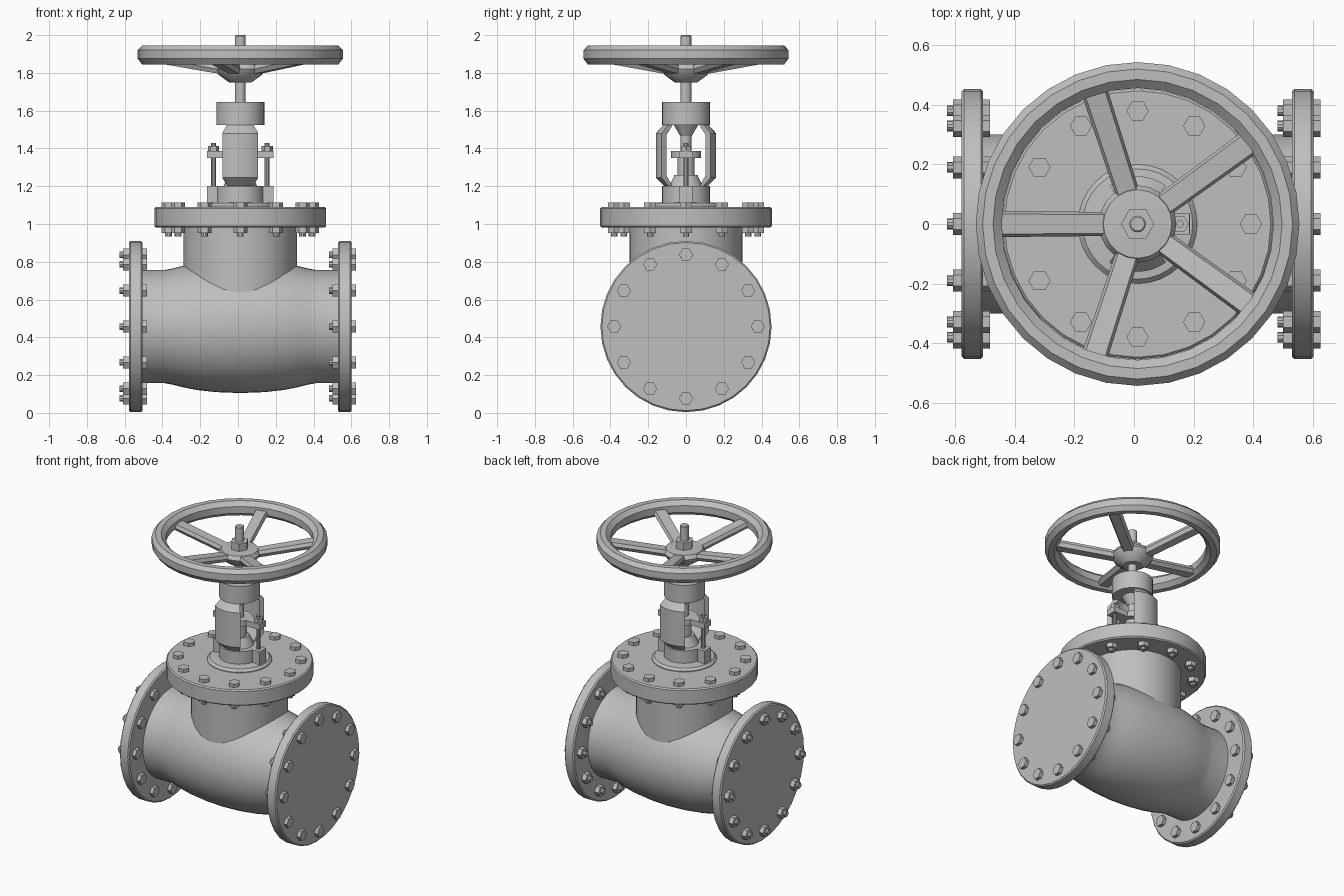
import bpy, bmesh, math
from mathutils import Matrix, Vector

if "Cube" in bpy.data.objects:
    bpy.data.objects.remove(bpy.data.objects["Cube"])

AXIS_X = 0.012          # the stem axis sits slightly off the bounding centre
PIPE_Z = 0.457

metal = bpy.data.materials.new("cast grey metal")
metal.use_nodes = True
GREY = (0.52, 0.52, 0.52, 1)
metal.diffuse_color = GREY
metal.node_tree.nodes["Principled BSDF"].inputs["Base Color"].default_value = GREY


def finish(name, bm, matrix=Matrix()):
    bmesh.ops.remove_doubles(bm, verts=bm.verts, dist=1e-5)
    bmesh.ops.recalc_face_normals(bm, faces=bm.faces)
    mesh = bpy.data.meshes.new(name)
    bm.to_mesh(mesh)
    bm.free()
    mesh.materials.append(metal)
    mesh.shade_smooth()
    mesh.set_sharp_from_angle(angle=math.radians(30))
    obj = bpy.data.objects.new(name, mesh)
    obj.matrix_world = Matrix.Translation((AXIS_X, 0, 0)) @ matrix
    bpy.context.collection.objects.link(obj)
    return obj


def lathe(name, profile, segs=32, ring=False, centre=None, sweep=None, matrix=Matrix()):
    """Turn (radius, height) points about z; ring closes the profile, sweep makes a sector."""
    bm = bmesh.new()
    full = sweep is None
    start = 0 if full else centre - sweep / 2
    step = (math.tau if full else sweep) / segs
    rows = []
    for i in range(segs if full else segs + 1):
        a = start + i * step
        rows.append([bm.verts.new((r * math.cos(a), r * math.sin(a), z)) for r, z in profile])
    n = len(profile)
    for i in range(segs):
        a, b = rows[i], rows[(i + 1) % len(rows)]
        for j in range(n if ring else n - 1):
            k = (j + 1) % n
            bm.faces.new((a[j], b[j], b[k], a[k]))
    if not full:
        bm.faces.new(rows[0])
        bm.faces.new(rows[-1])
    return finish(name, bm, matrix)


def prism(bm, radius, z0, z1, sides, x=0, y=0):
    bmesh.ops.create_cone(bm, cap_ends=True, segments=sides, radius1=radius, radius2=radius,
                          depth=z1 - z0,
                          matrix=Matrix.Translation((x, y, (z0 + z1) / 2)) @ Matrix.Rotation(math.pi / 2, 4, 'Z'))


def box(bm, x, y, z, sx, sy, sz):
    bmesh.ops.create_cube(bm, size=1, matrix=Matrix.Translation((x, y, z)) @ Matrix.Diagonal((sx, sy, sz, 1)))


def disc(r, z0, z1, bevel=0.008):
    return [(0, z0), (r - bevel, z0), (r, z0 + bevel), (r, z1 - bevel), (r - bevel, z1), (0, z1)]


def bolt_circle(name, low, high, matrix=Matrix()):
    """Twelve through bolts: hex head above, hex nut and thread end below."""
    bm = bmesh.new()
    for i in range(12):
        a = i * math.tau / 12
        x, y = 0.38 * math.cos(a), 0.38 * math.sin(a)
        prism(bm, 0.037, high - 0.005, high + 0.023, 6, x, y)
        prism(bm, 0.037, low - 0.03, low + 0.005, 6, x, y)
        prism(bm, 0.018, low - 0.049, low, 10, x, y)
    return finish(name, bm, matrix)


# Pipe body, turned about x
along_x = Matrix.Translation((0, 0, PIPE_Z)) @ Matrix.Rotation(math.pi / 2, 4, 'Y')
half = [(0.30, 0.53), (0.30, 0.40), (0.307, 0.36), (0.322, 0.30), (0.336, 0.23), (0.347, 0.13)]
body = [(r, -x) for r, x in half] + [(0.352, 0)] + [(r, x) for r, x in reversed(half)]
lathe("pipe_body", body, 48, matrix=along_x)

# End flanges and their bolts
for side, lo, hi in (("right", -0.590, -0.518), ("left", 0.518, 0.590)):
    lathe(side + "_flange", disc(0.453, lo, hi), 32, matrix=along_x)
    # quarter turn keeps the hex points pointing sideways
    bolt_circle(side + "_flange_bolts", lo, hi, along_x @ Matrix.Rotation(math.pi / 2, 4, 'Z'))

# Neck and bonnet
lathe("neck", [(0.30, 0.5), (0.30, 0.985)], 40)
lathe("bonnet_flange", disc(0.455, 0.982, 1.09), 32)
bolt_circle("bonnet_bolts", 0.982, 1.09)
lathe("bonnet_boss", [(0.2, 1.08), (0.2, 1.095), (0.185, 1.11), (0.127, 1.115), (0.127, 1.2), (0, 1.2)])
lathe("stuffing_cone", [(0.092, 1.195), (0.06, 1.26), (0, 1.26)], 24)

# Yoke: two curved arms joined by a collar
arm = [(0.085, 1.19), (0.105, 1.19), (0.16, 1.245), (0.16, 1.48), (0.105, 1.54),
       (0.075, 1.54), (0.13, 1.47), (0.13, 1.26)]
for label, angle in (("front", -math.pi / 2), ("back", math.pi / 2)):
    lathe(label + "_yoke_arm", arm, 8, ring=True, centre=angle, sweep=math.radians(73))
lathe("yoke_collar", [(0, 1.525), (0.127, 1.525), (0.127, 1.645), (0, 1.645)])
lathe("stem_bushing", [(0, 1.465), (0.03, 1.465), (0.068, 1.53)], 24)

# Gland follower with its two studs
bm = bmesh.new()
box(bm, 0, 0, 1.368, 0.35, 0.07, 0.038)
prism(bm, 0.08, 1.349, 1.387, 24)
prism(bm, 0.045, 1.25, 1.36, 20)
for x in (-0.142, 0.142):
    box(bm, x, 0, 1.152, 0.068, 0.07, 0.096)
    prism(bm, 0.013, 1.19, 1.43, 10, x)
    prism(bm, 0.03, 1.38, 1.412, 6, x)
finish("gland", bm)

# Stem and its top nut
lathe("stem", [(0, 1.2), (0.028, 1.2), (0.028, 1.995), (0.023, 2.0), (0, 2.0)], 16)
bm = bmesh.new()
prism(bm, 0.056, 1.84, 1.9, 6)
finish("wheel_nut", bm)

# Handwheel
rim = [(0.543, 1.92), (0.543, 1.875), (0.52, 1.845), (0.485, 1.845),
       (0.456, 1.872), (0.456, 1.918), (0.485, 1.945), (0.52, 1.945)]
lathe("wheel_rim", rim, 32, ring=True)
lathe("wheel_hub", [(0, 1.75), (0.06, 1.75), (0.115, 1.79), (0.13, 1.82), (0.115, 1.845), (0, 1.853)], 20)

section = [(-0.044, 0), (-0.034, 0.022), (0.034, 0.022), (0.044, 0), (0.03, -0.024), (-0.03, -0.024)]
bm = bmesh.new()
for i in range(5):
    turn = Matrix.Rotation(math.pi + i * math.tau / 5, 3, 'Z')
    ends = [[bm.verts.new(turn @ Vector((r, y * w, z + h))) for y, h in section]
            for r, z, w in ((0.06, 1.81, 0.9), (0.475, 1.882, 1.0))]
    for j in range(6):
        k = (j + 1) % 6
        bm.faces.new((ends[0][j], ends[0][k], ends[1][k], ends[1][j]))
    for end in ends:
        bm.faces.new(end)
finish("wheel_spokes", bm)
